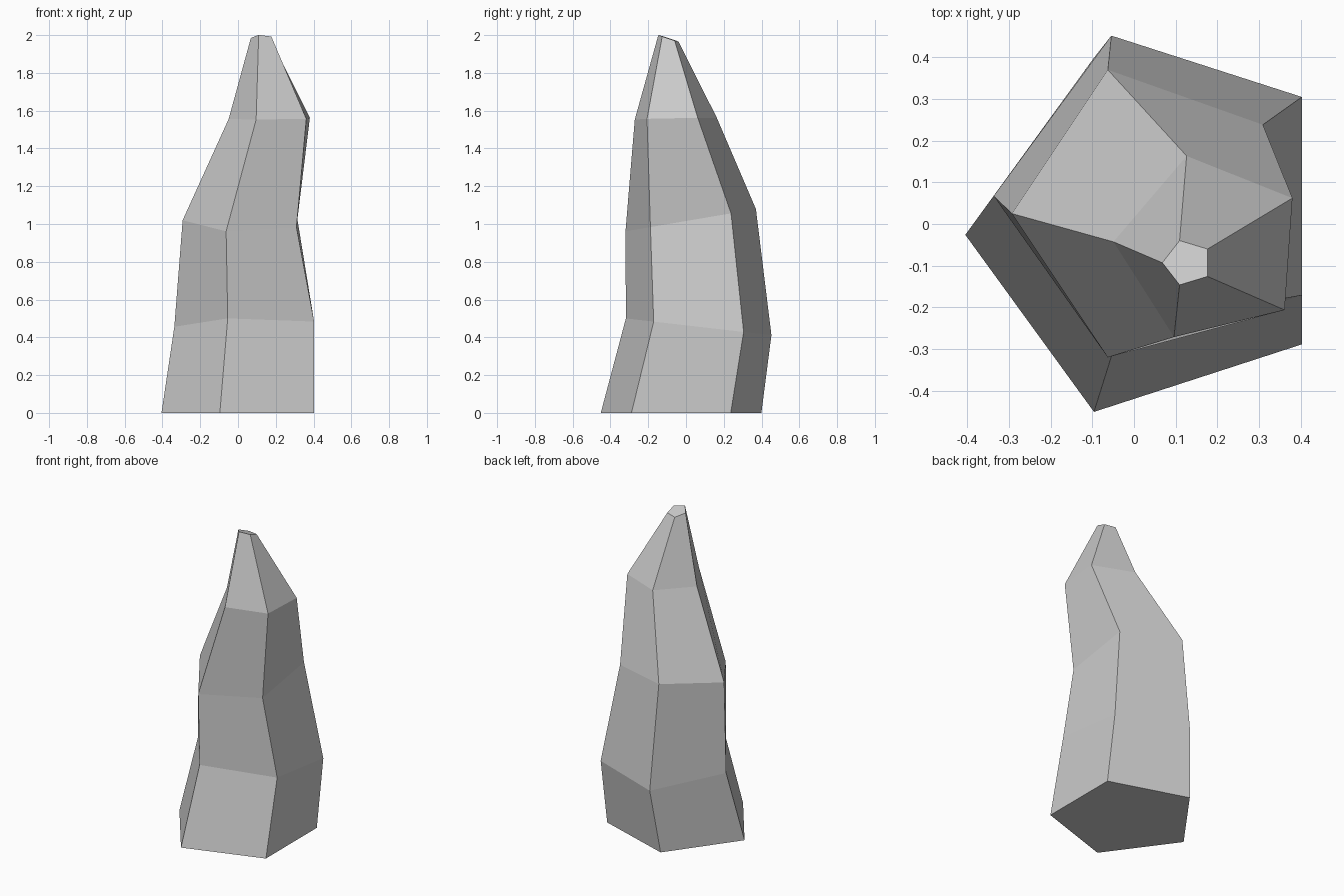
import bpy
import bmesh
from math import cos, sin, pi, radians

SIDES = 5

# Cross-sections from base to tip:
# centre, half-widths along x and y, yaw in degrees, slope of the ring along x and y
RINGS = [
    dict(centre=(0.042, -0.026, 0.0), size=(0.447, 0.447), yaw=0, slope=(0, 0)),
    dict(centre=(0.072, 0.067, 0.456), size=(0.409, 0.405), yaw=0, slope=(0, -0.115)),
    dict(centre=(0.04, 0.025, 1.02), size=(0.333, 0.363), yaw=0, slope=(0, 0.17)),
    dict(centre=(0.183, -0.059, 1.558), size=(0.233, 0.229), yaw=-4, slope=(0.01, 0.02)),
    dict(centre=(0.128, -0.093, 1.983), size=(0.06, 0.056), yaw=0, slope=(-0.03, -0.33)),
]


def stone_material():
    colour = (0.6, 0.6, 0.6, 1.0)
    mat = bpy.data.materials.new("stone grey")
    mat.use_nodes = True
    mat.diffuse_color = colour
    shader = next(n for n in mat.node_tree.nodes if n.type == 'BSDF_PRINCIPLED')
    shader.inputs["Base Color"].default_value = colour
    return mat


def add_ring(bm, centre, size, yaw, slope):
    """One tilted pentagon with its first corner pointing to -x."""
    cx, cy, cz = centre
    turn = radians(yaw)
    verts = []
    for i in range(SIDES):
        angle = pi + 2 * pi * i / SIDES
        px, py = size[0] * cos(angle), size[1] * sin(angle)
        dx = px * cos(turn) - py * sin(turn)
        dy = px * sin(turn) + py * cos(turn)
        dz = slope[0] * dx + slope[1] * dy
        verts.append(bm.verts.new((cx + dx, cy + dy, cz + dz)))
    return verts


old = bpy.data.objects.get("Cube")
if old:
    bpy.data.objects.remove(old, do_unlink=True)

# Faceted rock spire: bridge the rings, then cap both ends
bm = bmesh.new()
loops = [add_ring(bm, **ring) for ring in RINGS]
for low, high in zip(loops, loops[1:]):
    for i in range(SIDES):
        j = (i + 1) % SIDES
        bm.faces.new((low[i], low[j], high[j], high[i]))
bm.faces.new(loops[0])
bm.faces.new(loops[-1])
bmesh.ops.recalc_face_normals(bm, faces=bm.faces)

mesh = bpy.data.meshes.new("rock_spire")
bm.to_mesh(mesh)
bm.free()
mesh.materials.append(stone_material())
spire = bpy.data.objects.new("rock_spire", mesh)
bpy.context.collection.objects.link(spire)
